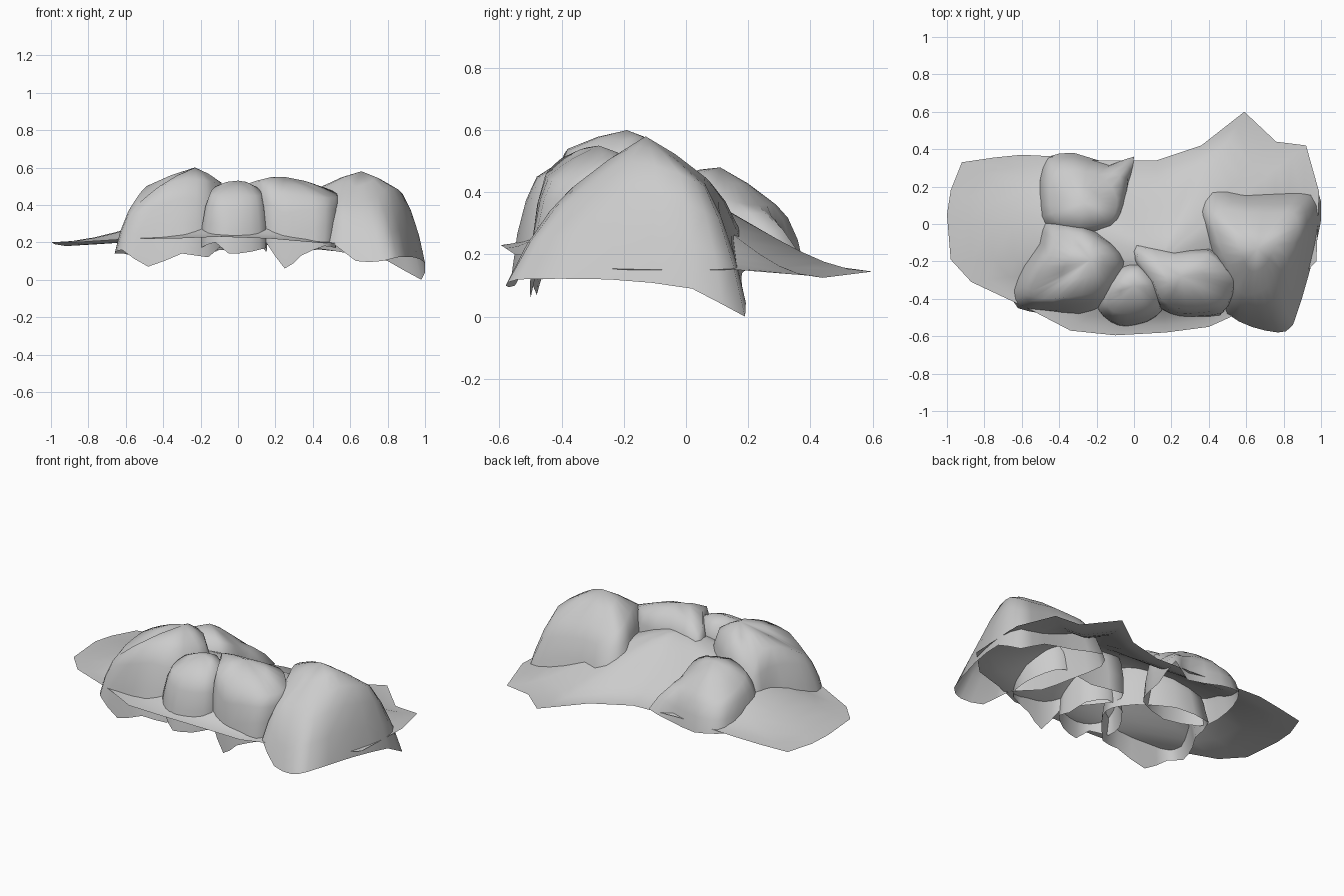
import bpy, bmesh
from mathutils import Vector


def dense(pts, n=3):
    """Closed Catmull-Rom curve through the points."""
    p = [Vector(q) for q in pts]
    out = []
    for i in range(len(p)):
        a, b, c, d = p[i - 1], p[i], p[(i + 1) % len(p)], p[(i + 2) % len(p)]
        for k in range(n):
            t = k / n
            m0, m1 = (c - a) * 0.35, (d - b) * 0.35
            out.append(b * (2*t**3 - 3*t**2 + 1) + m0 * (t**3 - 2*t**2 + t)
                       + c * (3*t**2 - 2*t**3) + m1 * (t**3 - t**2))
    return out


def skin(name, rings, top):
    """Join rings from rim to centre into an open smooth shell."""
    bm = bmesh.new()
    vs = [[bm.verts.new(q) for q in r] for r in rings]
    tip = bm.verts.new(top)
    n = len(vs[0])
    for i in range(n):
        j = (i + 1) % n
        for lo, hi in zip(vs, vs[1:]):
            bm.faces.new((lo[i], lo[j], hi[j], hi[i]))
        bm.faces.new((vs[-1][i], vs[-1][j], tip))
    me = bpy.data.meshes.new(name)
    bm.to_mesh(me)
    bm.free()
    for f in me.polygons:
        f.use_smooth = True
    bpy.context.collection.objects.link(bpy.data.objects.new(name, me))


def rock(name, base, shoulder, top):
    """Dome from a hanging rim, a shoulder ring and a top point."""
    b, s, top = dense(base, 2), dense(shoulder, 2), Vector(top)
    rings = [b]
    for t, bulge in ((0.35, 0.018), (0.7, 0.018)):
        ring = []
        for p, q in zip(b, s):
            out = Vector((p.x - top.x, p.y - top.y, 0)).normalized()
            ring.append(p.lerp(q, t) + out * bulge * 0.6 + Vector((0, 0, bulge)))
        rings.append(ring)
    rings.append(s)
    rings.append([q.lerp(top, 0.5) + Vector((0, 0, 0.008)) for q in s])
    skin(name, rings, top)


# Large right boulder
rock("right_boulder",
     [(1.0, 0.02, .09), (.98, .19, 0), (.8, .18, .1), (.6, .18, .14), (.4, .21, .17),
      (.32, .1, .17), (.37, -.1, .16), (.42, -.3, .16), (.5, -.48, .2),
      (.63, -.55, .1), (.77, -.58, .1), (.85, -.54, .12), (.94, -.25, .12)],
     [(.88, -.02, .46), (.85, .06, .42), (.75, .06, .43), (.62, .06, .45), (.47, .08, .43),
      (.42, .03, .46), (.45, -.1, .5), (.5, -.22, .5), (.55, -.34, .43),
      (.6, -.38, .4), (.68, -.36, .42), (.75, -.3, .45), (.82, -.18, .5)],
     (.66, -.13, .58))

# Large left boulder
rock("left_boulder",
     [(-.01, -.2, .16), (-.1, -.1, .17), (-.28, .03, .16), (-.49, .06, .13), (-.53, -.1, .12),
      (-.61, -.22, .14), (-.66, -.36, .14), (-.62, -.45, .16), (-.48, -.48, .07),
      (-.3, -.5, .14), (-.16, -.46, .12), (-.07, -.36, .2)],
     [(-.09, -.2, .52), (-.15, -.12, .54), (-.28, -.05, .53), (-.42, -.04, .46), (-.44, -.12, .51),
      (-.49, -.22, .5), (-.54, -.32, .44), (-.53, -.39, .41), (-.42, -.4, .5),
      (-.28, -.38, .54), (-.17, -.36, .53), (-.12, -.28, .52)],
     (-.23, -.19, .6))

# Back boulder
rock("back_boulder",
     [(-.03, .18, .16), (0, .36, .21), (-.12, .32, .15), (-.32, .38, .16), (-.46, .36, .18),
      (-.51, .25, .16), (-.52, .1, .14), (-.5, -.03, .15), (-.3, -.1, .15),
      (-.1, -.04, .16), (-.05, .07, .16)],
     [(-.09, .13, .38), (-.12, .2, .36), (-.2, .26, .36), (-.32, .29, .36), (-.42, .27, .34),
      (-.45, .2, .36), (-.45, .1, .39), (-.42, .02, .42), (-.29, -.02, .45),
      (-.14, .01, .44), (-.1, .06, .42)],
     (-.27, .11, .48))

# Small front stone
rock("small_front_stone",
     [(.15, -.38, .15), (.12, -.27, .18), (.02, -.2, .2), (-.1, -.22, .18), (-.18, -.34, .16),
      (-.2, -.46, .17), (-.12, -.53, .2), (-.05, -.56, .14), (.07, -.53, .15), (.15, -.47, .17)],
     [(.12, -.36, .48), (.09, -.3, .5), (.02, -.24, .5), (-.06, -.26, .5), (-.12, -.34, .5),
      (-.15, -.42, .46), (-.11, -.47, .45), (-.03, -.48, .45), (.06, -.47, .45), (.12, -.43, .45)],
     (0, -.33, .53))

# Middle front stone
rock("middle_front_stone",
     [(.52, -.3, .18), (.48, -.2, .2), (.4, -.12, .22), (.2, -.13, .2), (0, -.09, .2),
      (-.02, -.2, .2), (.1, -.35, .2), (.15, -.46, .2), (.25, -.5, .06),
      (.34, -.5, .13), (.46, -.49, .18), (.52, -.4, .17)],
     [(.53, -.29, .46), (.47, -.22, .49), (.39, -.16, .49), (.22, -.17, .49), (.02, -.12, .46),
      (.03, -.2, .5), (.1, -.3, .53), (.14, -.4, .51), (.23, -.45, .46),
      (.34, -.45, .45), (.46, -.43, .44), (.52, -.36, .44)],
     (.25, -.28, .55))

# Ground sheet rising to a mound between the stones
edge = [(-1, .05, .2), (-.98, .18, .19), (-.92, .33, .18), (-.75, .355, .19), (-.6, .37, .2),
        (-.4, .36, .2), (-.2, .34, .2), (.12, .34, .19), (.36, .42, .17), (.59, .6, .145),
        (.76, .44, .125), (.92, .42, .13), (.99, .17, .15), (.975, -.2, .15), (.8, -.38, .17),
        (.6, -.46, .19), (.4, -.55, .2), (.17, -.58, .22), (-.1, -.595, .23),
        (-.34, -.57, .22), (-.55, -.46, .22), (-.87, -.31, .2), (-.98, -.19, .2)]
mid = Vector((.15, -.18, .45))
rings = []
for k in range(10):
    t = 1 - k / 10
    s = (1 - t) ** 2 * (1 + 2 * t)
    rings.append([Vector((mid.x + (x - mid.x) * t, mid.y + (y - mid.y) * t,
                          z + (mid.z - z) * s)) for x, y, z in edge])
skin("ground_sheet", rings, mid)
